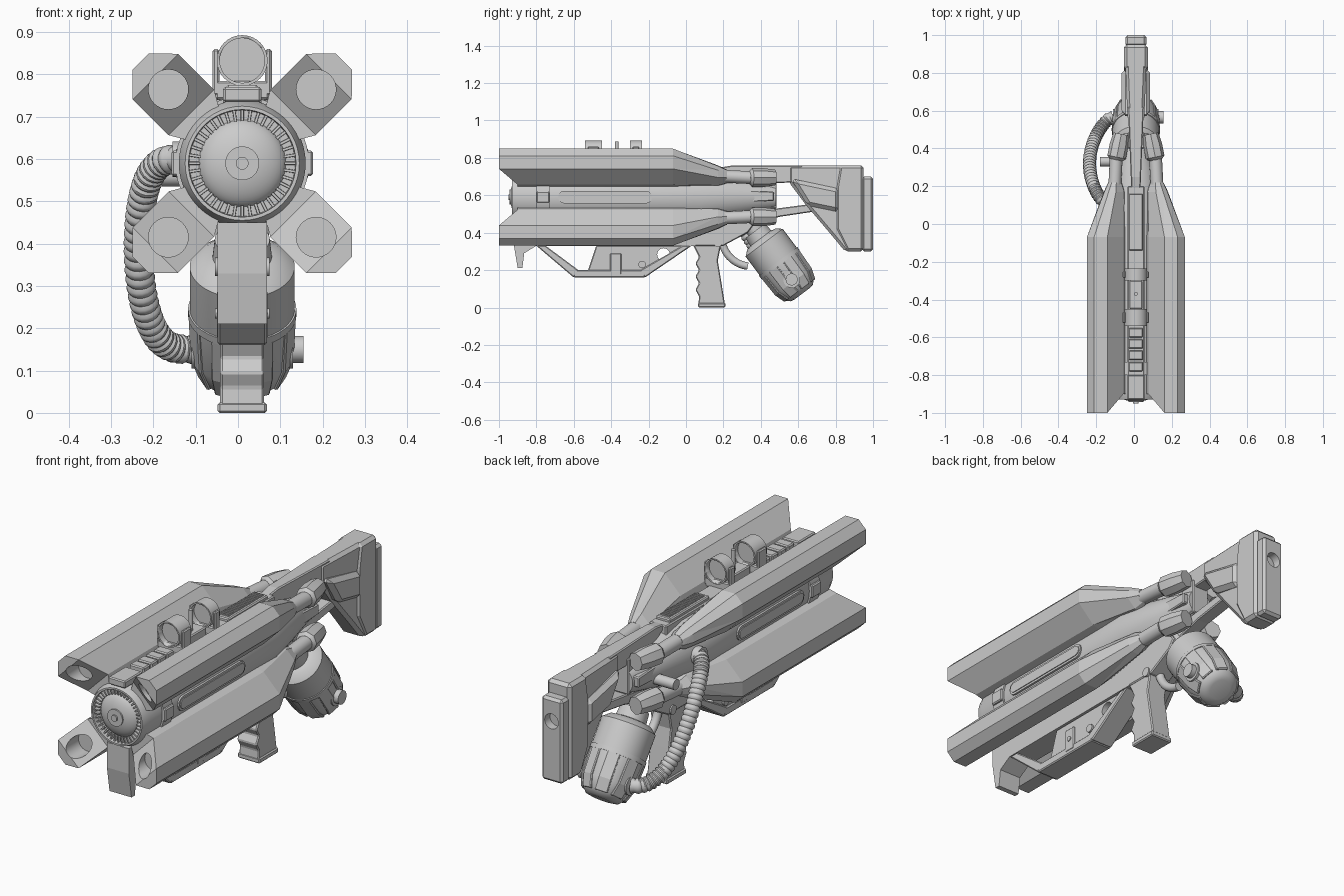
import bpy, bmesh, math
from mathutils import Vector, Quaternion

if "Cube" in bpy.data.objects:
    bpy.data.objects.remove(bpy.data.objects["Cube"], do_unlink=True)

CENTRE = Vector((0.01, 0, 0.59))
SIDE, BACK, UP = Vector((1, 0, 0)), Vector((0, 1, 0)), Vector((0, 0, 1))
BORE = 0.15
GUARD_TOP, GUARD_LOW, GUARD_HALF = 0.33, 0.16, 0.058
RAIL_TOP = 0.75
STOCK_TOP, HEEL, BUTT = 0.76, 0.3, 0.95

grey = bpy.data.materials.new("plain_grey")
grey.use_nodes = True
colour = (0.6, 0.6, 0.6, 1)
grey.diffuse_color = colour
grey.node_tree.nodes["Principled BSDF"].inputs["Base Color"].default_value = colour


def activate(part):
    bpy.ops.object.select_all(action='DESELECT')
    part.select_set(True)
    bpy.context.view_layer.objects.active = part


def loft(name, rings, smooth=False, bevel=0):
    """Skin a list of equal-length point rings and cap the ends."""
    bm = bmesh.new()
    loops = [[bm.verts.new(point) for point in ring] for ring in rings]
    for lower, upper in zip(loops, loops[1:]):
        for i in range(len(lower)):
            bm.faces.new((lower[i - 1], lower[i], upper[i], upper[i - 1]))
    bm.faces.new(loops[0])
    bm.faces.new(loops[-1])
    bmesh.ops.recalc_face_normals(bm, faces=bm.faces)
    bmesh.ops.connect_verts_nonplanar(bm, angle_limit=0.05, faces=bm.faces)
    if bevel:
        sharp = [edge for edge in bm.edges if edge.calc_face_angle(0) > 0.5]
        bmesh.ops.bevel(bm, geom=sharp, offset=bevel, segments=1, affect='EDGES', clamp_overlap=True)
    mesh = bpy.data.meshes.new(name)
    bm.to_mesh(mesh)
    bm.free()
    mesh.materials.append(grey)
    part = bpy.data.objects.new(name, mesh)
    bpy.context.collection.objects.link(part)
    if smooth:
        activate(part)
        bpy.ops.object.shade_smooth_by_angle(angle=math.radians(35))
    return part


def circle(centre, axis, across, radius, sides):
    return [centre + Quaternion(axis, math.tau * i / sides) @ across * radius for i in range(sides)]


def lathe(name, origin, axis, profile, sides=32):
    """Revolve (distance, radius) pairs about an axis."""
    axis = axis.normalized()
    across = axis.orthogonal().normalized()
    rings = [circle(origin + axis * step, axis, across, radius, sides) for step, radius in profile]
    return loft(name, rings, True)


def cylinder(name, origin, axis, start, end, radius, sides=32):
    return lathe(name, origin, axis, [(start, radius), (end, radius)], sides)


def pin(name, y, z, radius, half, x=CENTRE.x):
    return cylinder(name, Vector((x, y, z)), SIDE, -half, half, radius)


def prism(name, outline, half, x=CENTRE.x, bevel=0.005, taper=0):
    """Give a side profile of (y, z) points a width, narrowing forwards by the taper."""
    return loft(name, [[(x + side * (half - taper * (BUTT - y)), y, z) for y, z in outline]
                       for side in (-1, 1)], bevel=bevel)


def box(name, front, back, low, high, half, x=CENTRE.x, bevel=0.005):
    return prism(name, [(front, low), (back, low), (back, high), (front, high)], half, x, bevel)


def cut(part, cutter):
    cutter.hide_render = True
    modifier = part.modifiers.new("cut", 'BOOLEAN')
    modifier.object = cutter
    modifier.solver = 'EXACT'
    activate(part)
    bpy.ops.object.modifier_apply(modifier=modifier.name)
    bpy.data.objects.remove(cutter, do_unlink=True)


def sweep(name, path, radius, rib=0):
    """Round tube along a dense path; every third ring may be pinched."""
    rings, previous, across = [], None, None
    for i, point in enumerate(path):
        along = (path[min(i + 1, len(path) - 1)] - path[max(i - 1, 0)]).normalized()
        across = previous.rotation_difference(along) @ across if previous else along.orthogonal().normalized()
        previous = along
        rings.append(circle(point, along, across, radius - rib * (i % 3 == 2), 16))
    return loft(name, rings, True)


# Barrel, collar, tapering tail and domed nose
lathe("barrel", CENTRE, BACK, [(-0.9, 0.1), (-0.9, 0.125), (-0.93, 0.127), (-0.93, 0.135), (-0.89, BORE),
                               (0.08, BORE), (0.3, 0.105), (0.48, 0.065)], 48)
cylinder("barrel_collar", CENTRE, BACK, -0.8, -0.73, BORE + 0.008, 48)
quarter = [math.radians(a) for a in range(3, 91, 8)]
lathe("nose_dome", CENTRE, BACK, [(-0.89 - 0.05 * math.cos(a), 0.105 * math.sin(a)) for a in quarter], 48)
cylinder("nose_boss", CENTRE, BACK, -0.943, -0.9, 0.04)
cylinder("nose_pin", CENTRE, BACK, -0.95, -0.9, 0.015)
for i in range(40):
    turn = Quaternion(BACK, math.tau * i / 40)
    loft("nose_fin", [[CENTRE + BACK * y + turn @ Vector((r, 0, w)) for r, w in
                       ((0.1, -half), (0.126, -half), (0.126, half), (0.1, half))]
                      for y, half in ((-0.92, 0.003), (-0.89, 0.004))])

# Four angular housings, each with a rear pipe and sleeve
INNER, SHOULDER, OUTER, HALF = 0.17, 0.29, 0.34, 0.076
edge = [(0.125, 0.05), (INNER, HALF), (SHOULDER, HALF), (OUTER, 0.027)]
outline = edge + [(u, -v) for u, v in reversed(edge)]
for sx in (1, -1):
    for sz in (1, -1):
        out = Vector((sx, 0, sz)).normalized()
        across = Vector((-sx, 0, sz)).normalized()

        def section(rule):
            """Place the outline by a rule giving its depth, outward and sideways position."""
            placed = [rule(u, v) for u, v in outline]
            return [CENTRE + BACK * y + out * u + across * v for y, u, v in placed]

        housing = loft("housing", [
            section(lambda u, v: (-1 + min(0.1, max(0, SHOULDER - u)), u, v)),
            section(lambda u, v: (-0.07, u, v)),
            section(lambda u, v: (0.17, 0.05 + u / 2, v * 0.6)),
            section(lambda u, v: (0.22, 0.09 + u * 0.3, v * 0.4))])
        bore = CENTRE + out * 0.247
        cut(housing, cylinder("bore_cutter", bore, BACK, -1.1, -0.9, 0.047))
        start = CENTRE + out * 0.165 + BACK * 0.1
        along = (BACK - out * 0.07).normalized()
        cylinder("rear_pipe", start, along, 0, 0.3, 0.034)
        lathe("pipe_sleeve", start + along * 0.24, BACK - SIDE * sx * 0.2,
              [(0, 0.036), (0.015, 0.05), (0.08, 0.05), (0.14, 0.042)], 8)

    # Side slot, collar plate and tail rib
    for name, grow, half in (("slot_rim", 0.034, 0.006), ("slot_plate", 0.024, 0.01)):
        ends = [(y, math.radians(turn + step)) for y, turn in ((-0.215, -90), (-0.65, 90))
                for step in range(0, 181, 30)]
        prism(name, [(y + grow * math.cos(a), CENTRE.z + grow * math.sin(a)) for y, a in ends],
              half, CENTRE.x + sx * BORE, 0)
    box("collar_plate", -0.8, -0.73, CENTRE.z - 0.03, CENTRE.z + 0.03, 0.012, CENTRE.x + sx * (BORE + 0.005))
    prism("tail_rib", [(0.05, 0.64), (0.47, 0.62), (0.47, 0.57), (0.05, 0.55)], 0.035, CENTRE.x + sx * 0.055)

# Top rail with raised steps and grille
box("top_rail", -0.88, 0.2, 0.7, RAIL_TOP, 0.045)
box("rail_front_block", -0.93, -0.8, 0.735, RAIL_TOP + 0.02, 0.045)
for i in range(4):
    y = -0.78 + i * 0.06
    box("rail_step", y, y + 0.05, 0.7, RAIL_TOP + 0.025, 0.038)
box("grille_frame", -0.14, 0.16, 0.7, RAIL_TOP + 0.015, 0.038)
for i in range(18):
    y = -0.12 + i * 0.015
    box("grille_bar", y, y + 0.008, 0.7, RAIL_TOP + 0.02, 0.024, bevel=0)

# Two sight rings on clamps
sight = Vector((CENTRE.x, 0, 0.833))
for front, back in ((-0.54, -0.45), (-0.3, -0.235)):
    tube = cylinder("sight_ring", sight, BACK, front, back, 0.06)
    cut(tube, cylinder("lens_cutter", sight, BACK, front - 0.1, front + 0.03, 0.053))
    cut(tube, cylinder("lens_cutter", sight, BACK, back - 0.03, back + 0.1, 0.053))
    front, back = front + 0.015, back - 0.015
    box("sight_base", front, back, 0.74, 0.785, 0.064)
    for sx in (-1, 1):
        box("sight_clamp", front, back, RAIL_TOP, 0.86, 0.008, CENTRE.x + sx * 0.062)
box("sight_bridge", -0.45, -0.3, 0.7, 0.79, 0.035)
cylinder("sight_post", sight - BACK * 0.37, UP, -0.1, 0.055, 0.01)

# Shoulder stock
prism("stock_spine", [(0.16, 0.745), (0.25, STOCK_TOP), (0.62, STOCK_TOP), (0.62, 0.67), (0.3, 0.66)], 0.055,
      taper=0.04)
prism("stock_body", [(0.55, STOCK_TOP), (BUTT, STOCK_TOP), (BUTT, HEEL), (0.85, HEEL), (0.78, 0.385),
                     (0.64, 0.55), (0.55, 0.67)], 0.06, bevel=0.015, taper=0.04)
prism("stock_cheek", [(0.82, STOCK_TOP), (BUTT, STOCK_TOP), (BUTT, HEEL), (0.86, HEEL), (0.8, 0.42),
                      (0.8, 0.64)], 0.063, bevel=0.015)
prism("stock_flare", [(0.56, 0.69), (0.82, 0.635), (0.82, 0.51), (0.65, 0.545)], 0.075, bevel=0.02)
pad = box("butt_pad", BUTT - 0.01, 1, HEEL, 0.7, 0.056, bevel=0.012)
cut(pad, cylinder("pad_cutter", CENTRE, BACK, 0.96, 1.1, 0.036))
prism("lower_strut", [(0.26, 0.42), (0.5, 0.485), (0.7, 0.515), (0.68, 0.555), (0.26, 0.5)], 0.034)
box("tail_block", 0.4, 0.485, 0.53, 0.7, 0.045)

# Receiver and open lower guard
prism("receiver", [(-0.1, GUARD_TOP), (0.2, GUARD_TOP), (0.33, 0.4), (0.36, 0.44), (0.3, 0.52), (-0.1, 0.52)],
      GUARD_HALF)
box("under_rail", -0.92, 0.05, GUARD_TOP, 0.45, GUARD_HALF, bevel=0)
prism("front_hook", [(-0.92, GUARD_TOP), (-0.9, 0.21), (-0.875, 0.21), (-0.865, 0.29), (-0.8, GUARD_TOP)],
      GUARD_HALF, bevel=0)
bar_top = GUARD_LOW + 0.04
for name, top, foot, width in (("guard_front_bar", -0.8, -0.6, 0.05), ("guard_rear_bar", 0.03, -0.22, -0.05)):
    prism(name, [(top, GUARD_TOP), (top + width, GUARD_TOP), (foot + width / 2, bar_top), (foot, GUARD_LOW)],
          GUARD_HALF)
box("guard_bottom_bar", -0.6, -0.22, GUARD_LOW, bar_top, GUARD_HALF)
prism("guard_block", [(-0.48, GUARD_TOP), (-0.2, GUARD_TOP), (-0.2, 0.18), (-0.53, 0.18)], 0.05)
box("guard_latch", -0.405, -0.345, 0.175, 0.29, GUARD_HALF + 0.002)
pin("latch_button", -0.375, 0.235, 0.012, GUARD_HALF + 0.006)
pin("guard_pin", -0.235, 0.23, 0.02, GUARD_HALF + 0.002)
plate = prism("guard_ring_plate", [(-0.21, GUARD_TOP), (0, GUARD_TOP), (-0.21, 0.185)], 0.05)
cut(plate, pin("ring_cutter", -0.12, 0.283, 0.034, 0.2))

# Pistol grip with finger notches
notches = [(0.06 + 0.01 * math.cos(i * math.pi), 0.27 - i * 0.035) for i in range(7)]
prism("grip", [(0.03, 0.35)] + notches + [(0.065, 0), (0.21, 0.005), (0.185, 0.16), (0.17, 0.25), (0.19, 0.35)],
      0.052)
box("grip_base", 0.065, 0.21, 0, 0.025, GUARD_HALF)
pin("grip_pivot", 0.17, 0.345, 0.022, GUARD_HALF + 0.006)

# Tilted canister with ribbed base
top = Vector((CENTRE.x, 0.4, 0.37))
axis = Vector((0, 0.6, -0.8))
DRUM = 0.124
cylinder("canister_neck", top, axis, -0.13, 0, 0.045)
lathe("canister", top, axis, [(-0.05, 0.065), (0, 0.07), (0.005, 0.095), (0.03, DRUM), (0.17, DRUM),
                              (0.29, 0.117), (0.34, 0.1), (0.365, 0.075), (0.37, 0.05)], 48)
cylinder("canister_band", top, axis, 0.155, 0.175, DRUM + 0.004, 48)
for i in range(8):
    out = Quaternion(axis, math.tau * (i + 0.5) / 8) @ SIDE
    across = axis.cross(out) * 0.03
    loft("canister_rib", [[top + axis * step + out * r + across * w for step, r in
                           ((0.17, 0.09), (0.17, 0.126), (0.29, 0.121), (0.35, 0.1), (0.34, 0.07))]
                          for w in (-1, 1)], bevel=0.004)
port = top + axis * 0.275
cylinder("canister_port", port, SIDE, -0.12, 0.12, 0.045)
cylinder("canister_cap", port, SIDE, 0.1, 0.145, 0.032)

# Ribbed hose bulging out from barrel to canister, with its fittings
start, end = Vector((-0.13, 0.1, 0.6)), port - SIDE * 0.12
path = []
for i in range(100):
    t = i / 99
    point = start.lerp(end, t) - SIDE * 0.115 * math.sin(math.pi * t) ** 0.6
    point.z = end.z + (start.z - end.z) * (1 + math.cos(math.pi * t)) / 2
    path.append(point)
sweep("hose", path, 0.035, 0.005)
cylinder("hose_collar", start, SIDE, -0.025, 0.06, 0.042)
pin("side_stub", 0.33, 0.56, 0.025, 0.08, -0.1)

# Curved lever between receiver and canister
sweep("canister_lever", [Vector((CENTRE.x, 0.35 - 0.16 * math.cos(a), 0.38 - 0.16 * math.sin(a)))
                         for a in quarter], 0.02)
